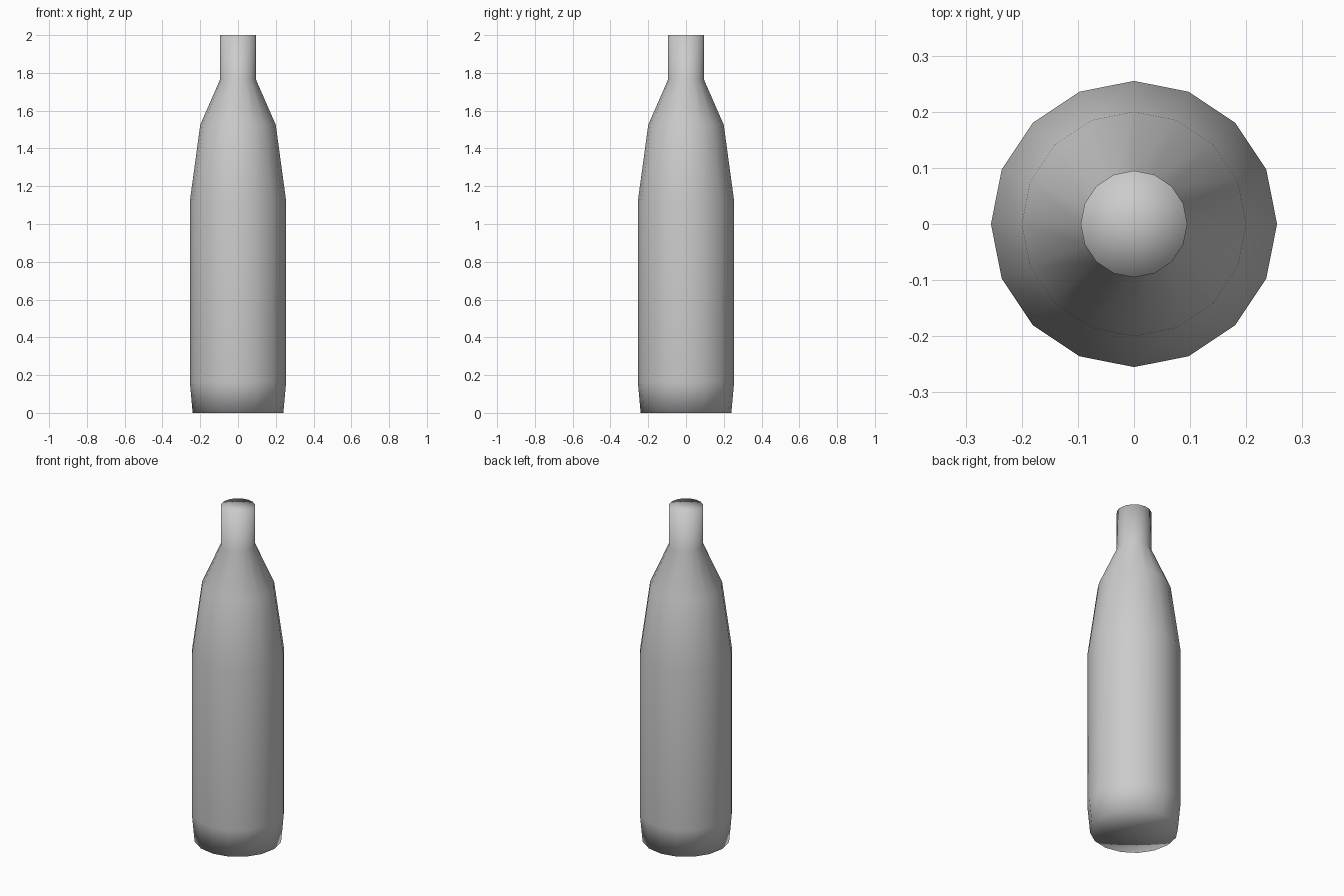
import bpy, bmesh, math

cube = bpy.data.objects.get("Cube")
if cube:
    bpy.data.objects.remove(cube, do_unlink=True)

SIDES = 16

# Flat grey material
grey = bpy.data.materials.new("light_grey")
grey.use_nodes = True
colour = (0.6, 0.6, 0.6, 1)
grey.diffuse_color = colour
grey.node_tree.nodes["Principled BSDF"].inputs["Base Color"].default_value = colour

# Bottle outline as (radius, height): base, body, shoulder, neck, closed top
profile = [(0, 0), (0.24, 0), (0.255, 0.165), (0.255, 1.12),
           (0.2, 1.525), (0.095, 1.765), (0.095, 2), (0, 2)]

# Revolve the outline around the vertical axis
bm = bmesh.new()
verts = [bm.verts.new((r, 0, z)) for r, z in profile]
edges = [bm.edges.new(pair) for pair in zip(verts, verts[1:])]
bmesh.ops.spin(bm, geom=verts + edges, cent=(0, 0, 0), axis=(0, 0, 1),
               angle=math.tau, steps=SIDES)
bmesh.ops.remove_doubles(bm, verts=bm.verts[:], dist=0.0005)
bmesh.ops.recalc_face_normals(bm, faces=bm.faces[:])

# Smooth shading runs over the whole bottle, rims included
for face in bm.faces:
    face.smooth = True

mesh = bpy.data.meshes.new("bottle")
bm.to_mesh(mesh)
bm.free()
mesh.materials.append(grey)
bottle = bpy.data.objects.new("bottle", mesh)
bpy.context.collection.objects.link(bottle)
